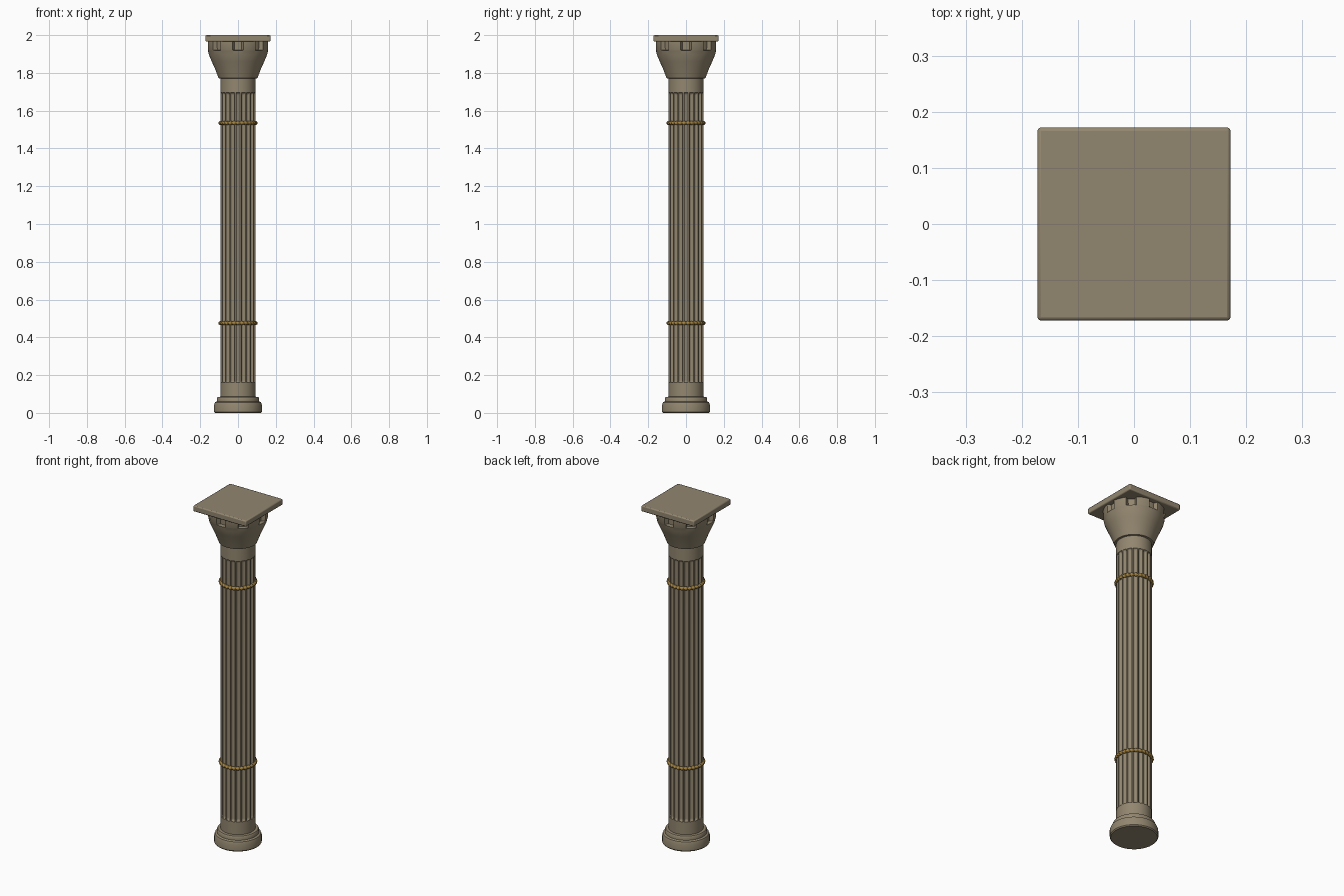
import bpy, bmesh
from math import pi, sin, cos, radians, sqrt

if "Cube" in bpy.data.objects:
    bpy.data.objects.remove(bpy.data.objects["Cube"])


def material(name, color):
    m = bpy.data.materials.new(name)
    m.diffuse_color = (*color, 1)
    m.use_nodes = True
    m.node_tree.nodes["Principled BSDF"].inputs["Base Color"].default_value = m.diffuse_color
    return m


STONE = material("stone", (0.29, 0.24, 0.16))
GOLD = material("gold", (0.36, 0.22, 0.05))


def finish(ob, mat, angle=35):
    ob.data.materials.append(mat)
    bpy.ops.object.select_all(action='DESELECT')
    ob.select_set(True)
    bpy.context.view_layer.objects.active = ob
    bpy.ops.object.shade_smooth_by_angle(angle=radians(angle))
    return ob


def grid_object(name, rows, mat, closed=False):
    """Skin a stack of closed point loops; cap the ends unless it is a ring."""
    bm = bmesh.new()
    loops = [[bm.verts.new(p) for p in row] for row in rows]
    n = len(loops[0])
    pairs = list(zip(loops, loops[1:])) + ([(loops[-1], loops[0])] if closed else [])
    for a, b in pairs:
        for i in range(n):
            j = (i + 1) % n
            bm.faces.new((a[i], a[j], b[j], b[i]))
    if not closed:
        bm.faces.new(loops[0][::-1])
        bm.faces.new(loops[-1])
    bmesh.ops.recalc_face_normals(bm, faces=bm.faces)
    me = bpy.data.meshes.new(name)
    bm.to_mesh(me)
    bm.free()
    ob = bpy.data.objects.new(name, me)
    bpy.context.collection.objects.link(ob)
    return finish(ob, mat)


def turned(name, profile, n, mat, cut=lambda a, z: 0):
    """Lathe a (radius, z) profile, with an optional carved depth."""
    rows = []
    for r, z in profile:
        row = []
        for i in range(n):
            a = 2 * pi * i / n
            rr = r - cut(a, z)
            row.append((rr * cos(a), rr * sin(a), z))
        rows.append(row)
    return grid_object(name, rows, mat)


# Round stepped base
turned("base", [(0.122, 0), (0.127, 0.006), (0.127, 0.042), (0.122, 0.056), (0.112, 0.061),
                (0.112, 0.078), (0.108, 0.084), (0.09, 0.086)], 48, STONE)

# Fluted shaft with round-ended flutes
FLUTES, LOW, HIGH = 20, 0.16, 1.695


def flute(a, z):
    u = ((a * FLUTES / (2 * pi) + 0.5) % 1 - 0.5) / 0.4
    end = max(0, min(1, (min(z - LOW, HIGH - z)) / 0.015))
    half = sqrt(1 - (1 - end) ** 2)
    return 0.011 * half * sqrt(max(0, 1 - u * u))


ends = [0, 0.002, 0.005, 0.01, 0.015]
zs = [0.08] + [LOW + e for e in ends] + [HIGH - e for e in reversed(ends)] + [1.785]
turned("shaft", [(0.093, z) for z in zs], FLUTES * 10, STONE, flute)


# Flared capital with small notches under the slab
def notch(a, z):
    off = abs((a + pi / 8) % (pi / 4) - pi / 8)
    return 0.022 if z > 1.919 and off < 0.15 else 0


turned("capital", [(0.094, 1.77), (0.103, 1.772), (0.106, 1.78), (0.121, 1.82), (0.139, 1.86),
                   (0.154, 1.896), (0.159, 1.918), (0.16, 1.92), (0.162, 1.968)],
       144, STONE, notch)

# Square top slab
bpy.ops.mesh.primitive_cube_add(size=1, location=(0, 0, 1.9825))
slab = bpy.context.object
slab.name = "top_slab"
slab.scale = (0.344, 0.344, 0.035)
bpy.ops.object.transform_apply(location=False, rotation=False, scale=True)
bev = slab.modifiers.new("bevel", 'BEVEL')
bev.width, bev.segments = 0.006, 2
finish(slab, STONE)

# Twisted gold bands
for name, z0 in (("lower_band", 0.475), ("upper_band", 1.535)):
    rows = []
    for i in range(240):
        a = 2 * pi * i / 240
        row = []
        for j in range(12):
            t = 2 * pi * j / 12
            m = 0.0095 + 0.0015 * cos(2 * t + 30 * a)
            r = 0.093 + m * cos(t)
            row.append((r * cos(a), r * sin(a), z0 + m * sin(t)))
        rows.append(row)
    grid_object(name, rows, GOLD, closed=True)
